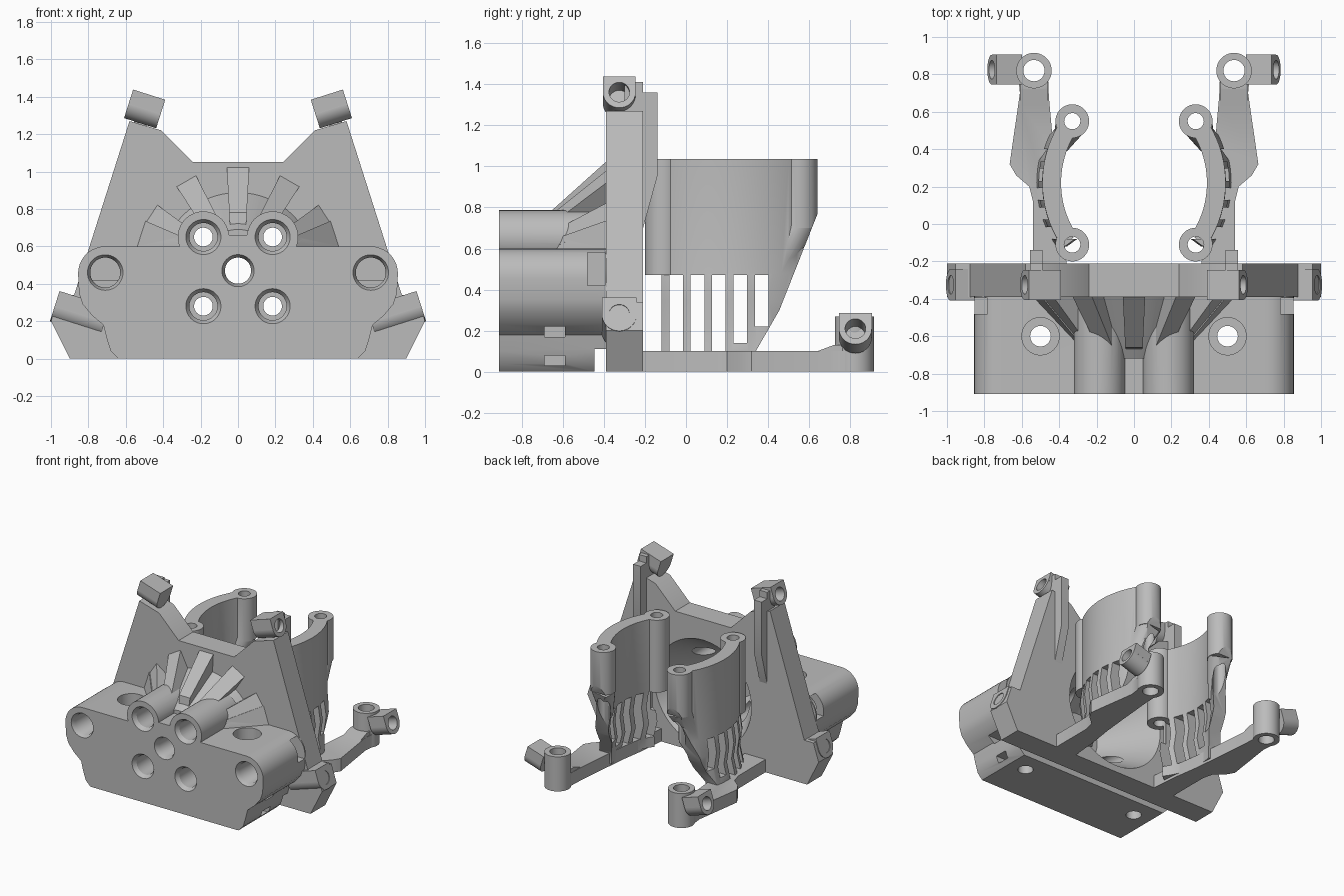
import bpy, bmesh, math
from mathutils import Vector

if "Cube" in bpy.data.objects:
    bpy.data.objects.remove(bpy.data.objects["Cube"], do_unlink=True)

grey = bpy.data.materials.new("plain grey")
grey.use_nodes = True
grey.diffuse_color = (0.5, 0.5, 0.5, 1)
bsdf = next(n for n in grey.node_tree.nodes if n.type == 'BSDF_PRINCIPLED')
bsdf.inputs["Base Color"].default_value = (0.5, 0.5, 0.5, 1)
bsdf.inputs["Roughness"].default_value = 0.6


def loft(name, rings):
    """Closed solid through matching rings of points."""
    bm = bmesh.new()
    loops = [[bm.verts.new(p) for p in ring] for ring in rings]
    n = len(loops[0])
    for a, b in zip(loops, loops[1:]):
        for i in range(n):
            j = (i + 1) % n
            bm.faces.new((a[i], a[j], b[j], b[i]))
    bm.faces.new(loops[0][::-1])
    bm.faces.new(loops[-1])
    bmesh.ops.recalc_face_normals(bm, faces=bm.faces[:])
    mesh = bpy.data.meshes.new(name)
    bm.to_mesh(mesh)
    bm.free()
    mesh.materials.append(grey)
    ob = bpy.data.objects.new(name, mesh)
    bpy.context.scene.collection.objects.link(ob)
    return ob


def prism(name, pts, axis, lo, hi):
    """Flat profile pushed along x, y or z."""
    def place(p, d):
        q = list(p)
        q.insert("xyz".index(axis), d)
        return q
    return loft(name, [[place(p, d) for p in pts] for d in (lo, hi)])


def box(name, x, y, z):
    return prism(name, [(x[0], y[0]), (x[1], y[0]), (x[1], y[1]), (x[0], y[1])], 'z', *z)


def rod(name, p, q, r1, r2=None, n=40):
    p, q = Vector(p), Vector(q)
    d = (q - p).normalized()
    u = d.orthogonal().normalized()
    v = d.cross(u)
    r2 = r1 if r2 is None else r2
    angles = [math.tau * i / n for i in range(n)]
    return loft(name, [[c + (u * math.cos(a) + v * math.sin(a)) * r for a in angles]
                       for c, r in ((p, r1), (q, r2))])


def combine(target, others, op):
    """Apply booleans in order and drop the helper solids."""
    for o in others:
        o.hide_render = True
        m = target.modifiers.new(o.name, 'BOOLEAN')
        m.operation, m.solver, m.object = op, 'EXACT', o
    bpy.context.view_layer.update()
    dg = bpy.context.evaluated_depsgraph_get()
    mesh = bpy.data.meshes.new_from_object(target.evaluated_get(dg))
    target.modifiers.clear()
    target.data = mesh
    for o in others:
        bpy.data.objects.remove(o, do_unlink=True)


def both(half):
    return half + [(-x, z) for x, z in reversed(half)]


MID = 0.47
AXIS = Vector((0.953, 0, 0.303))
parts = []

# Front block with rounded shoulders
arc = [(0.71 + 0.145 * math.cos(math.radians(a)), 0.455 + 0.145 * math.sin(math.radians(a)))
       for a in range(0, 91, 10)]
half = [(0.64, 0), (0.68, 0.04), (0.70, 0.1), (0.72, 0.18), (0.78, 0.23), (0.83, 0.29),
        (0.85, 0.35)] + arc + [(0.1, 0.6), (0.07, 0.66)]
block = prism("front_block", both(half), 'y', -0.91, -0.385)
adds = [rod("cone", (0, -0.72, MID), (0, -0.386, MID), 0.22, 0.42, 64)]
adds += [rod("screw_boss", (s * 0.185, -0.91, 0.65), (s * 0.185, -0.45, 0.65), 0.137)
         for s in (1, -1)]

# Radiating fins on the cone
for deg, w in ((0, 0.06), (30, 0.06), (-30, 0.06), (57, 0.06), (-57, 0.06), (72, 0.1), (-72, 0.1)):
    a = math.radians(deg)
    rad, side = Vector((math.sin(a), 0, math.cos(a))), Vector((math.cos(a), 0, -math.sin(a)))
    prof = [(0.15, -0.68), (0.31, -0.66), (0.555, -0.387), (0.15, -0.387)]
    adds.append(loft("fin", [[Vector((0, y, MID)) + rad * r + side * k * w * (0.5 + r * 0.9)
                              for r, y in prof] for k in (-1, 1)]))
combine(block, adds, 'UNION')
parts.append(block)


def bores():
    """Chamber, screw holes and the central passage."""
    c = [rod("chamber", (0, -0.62, MID), (0, -0.19, MID), 0.18, 0.43, 64),
         rod("passage", (0, -1, MID), (0, -0.1, MID), 0.07),
         rod("passage_rim", (0, -0.92, MID), (0, -0.87, MID), 0.09, 0.07)]
    for s in (1, -1):
        for z in (0.65, 0.28):
            x = s * 0.185
            c += [rod("screw_hole", (x, -1, z), (x, -0.1, z), 0.05),
                  rod("bore", (x, -1, z), (x, -0.72, z), 0.075),
                  rod("rim", (x, -0.92, z), (x, -0.88, z), 0.1, 0.075)]
    return c


cuts = bores() + [box("groove", (-1, 1), (-0.445, -0.39), (-0.1, 0.11))]
for s in (1, -1):
    x = s * 0.71
    cuts += [rod("side_bore", (x, -1, 0.46), (x, -0.42, 0.46), 0.08),
             rod("side_rim", (x, -0.92, 0.46), (x, -0.88, 0.46), 0.1, 0.08),
             rod("drop_hole", (s * 0.5, -0.6, -0.1), (s * 0.5, -0.6, 1), 0.055),
             rod("drop_seat", (s * 0.5, -0.6, 0.5), (s * 0.5, -0.6, 0.63), 0.1),
             box("nut_slot", sorted((s * 0.62, s)), (-0.48, -0.395), (0.42, 0.58))]
    cuts += [box("side_slot", sorted((s * 0.58, s)), (-0.69, -0.59), z)
             for z in ((0.03, 0.08), (0.17, 0.22))]
combine(block, cuts, 'DIFFERENCE')

# Upright plate
plate = prism("upright_plate", both([(0.9, 0), (1.0, 0.2), (0.955, 0.34), (0.876, 0.34),
              (0.8, 0.58), (0.58, 1.27), (0.41, 1.22), (0.24, 1.05)]), 'y', -0.39, -0.21)
combine(plate, bores(), 'DIFFERENCE')
parts.append(plate)


def lug(name, s, end, length, r, square=True):
    """Tilted lug with a blind hole in its outer face."""
    d = Vector((s * AXIS.x, 0, AXIS.z))
    up = Vector((-s * AXIS.z, 0, AXIS.x))
    e = Vector((s * end[0], end[1], end[2]))
    ob = rod(name, e - d * length, e, r)
    if square:
        corners = [(0, r), (-r, r), (-r, -r), (0, -r)]
        back = [(-v, -u) for u, v in corners]
        ob2 = loft("web", [[c + Vector((0, 1, 0)) * u + up * v for u, v in back]
                           for c in (e - d * length, e)])
        combine(ob, [ob2], 'UNION')
    combine(ob, [rod("hole", e - d * 0.13, e + d * 0.1, 0.05)], 'DIFFERENCE')
    parts.append(ob)


for s, side in ((1, "left"), (-1, "right")):
    lug(side + "_lower_lug", s, (0.98, -0.325, 0.28), 0.28, 0.085)
    lug(side + "_upper_lug", s, (0.585, -0.325, 1.362), 0.18, 0.08)

    # Gusset behind the plate
    parts.append(prism(side + "_gusset", [(-0.22, 0.66), (-0.14, 0.95), (-0.14, 1.36), (-0.21, 1.36),
                 (-0.21, 1.41), (-0.3, 1.41), (-0.3, 0.66)], 'x', s * 0.49, s * 0.555))

    # Curved duct wall
    turn = [math.radians(a) for a in range(-36, 37, 4)]
    outline = [(0.6, a) for a in turn] + [(0.5, a) for a in reversed(turn)]
    rings = [[(s * (-0.11 + dx + r * math.cos(a)), 0.22 + r * math.sin(a), z) for r, a in outline]
             for z, dx in ((0.02, 0.03), (0.1, 0.03), (0.22, 0), (0.35, 0.02), (0.48, 0), (1.035, 0))]
    duct = loft(side + "_duct_wall", rings)
    x = s * 0.33
    combine(duct, [rod("front_boss", (x, -0.11, 0.47), (x, -0.11, 1.035), 0.09),
                   rod("back_boss", (x, 0.55, 0.7), (x, 0.55, 1.035), 0.09),
                   rod("back_taper", (x + s * 0.06, 0.42, 0.45), (x, 0.55, 0.72), 0.045, 0.088)],
            'UNION')
    cuts = [rod("boss_hole", (x, y, 0.3), (x, y, 1.1), 0.043) for y in (-0.11, 0.55)]
    cuts.append(prism("slope", [(0.645, 0.78), (0.455, 0.3), (0.34, 0.1), (0.34, -0.1),
                                (0.9, -0.1), (0.9, 0.78)], 'x', 0, s))
    for i in range(6):
        y = -0.185 + i * 0.104
        low = (0.1, 0.1, 0.1, 0.1, 0.14, 0.22)[i]
        cuts.append(box("slot", sorted((s * 0.15, s * 0.8)), (y, y + 0.066), (low, 0.47)))
    combine(duct, cuts, 'DIFFERENCE')
    parts.append(duct)

    # Foot rail with its rear boss
    rail = [(0.36, -0.22), (0.54, -0.22), (0.54, 0.12), (0.56, 0.2), (0.63, 0.26), (0.665, 0.32),
            (0.61, 0.7), (0.62, 0.8), (0.46, 0.8), (0.455, 0.68), (0.43, 0.4), (0.41, 0.2),
            (0.38, 0)]
    foot = prism(side + "_foot_rail", [(s * a, b) for a, b in rail], 'z', 0, 0.1)
    ramp = prism("ramp", [(0.64, 0.05), (0.64, 0.1), (0.72, 0.13), (0.8, 0.13), (0.8, 0.05)],
                 'x', s * 0.46, s * 0.61)
    bx = s * 0.535
    combine(foot, [ramp, rod("boss", (bx, 0.82, 0), (bx, 0.82, 0.27), 0.095)], 'UNION')
    combine(foot, [rod("hole", (bx, 0.82, -0.1), (bx, 0.82, 0.4), 0.057)], 'DIFFERENCE')
    parts.append(foot)
    lug(side + "_foot_lug", s, (0.76, 0.825, 0.21), 0.145, 0.08)

# Smooth round surfaces, keep crisp edges
bpy.ops.object.select_all(action='DESELECT')
for ob in parts:
    ob.select_set(True)
bpy.context.view_layer.objects.active = parts[0]
bpy.ops.object.shade_smooth_by_angle(angle=math.radians(30))
